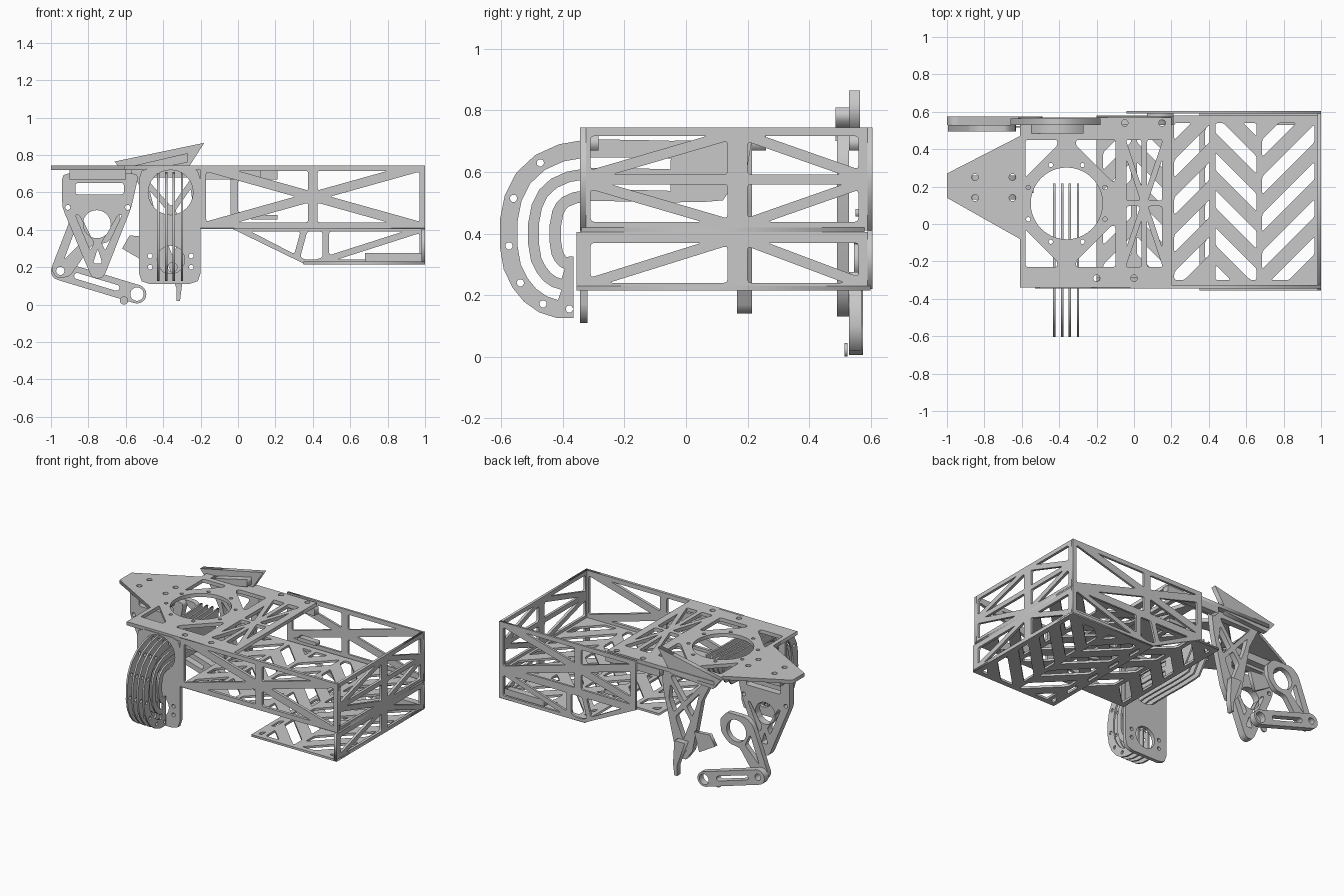
import bpy
from math import sin, cos, pi
from mathutils import Vector, Matrix

old = bpy.data.objects.get("Cube")
if old:
    bpy.data.objects.remove(old)

grey = bpy.data.materials.new("plain grey")
grey.use_nodes = True
grey.diffuse_color = (0.58, 0.58, 0.58, 1)
grey.node_tree.nodes["Principled BSDF"].inputs["Base Color"].default_value = grey.diffuse_color

# Columns send a flat drawing (u, v) and its depth into the world
AXES = {
    "x": Matrix(((0, 0, 1), (1, 0, 0), (0, 1, 0))),
    "y": Matrix(((1, 0, 0), (0, 0, -1), (0, 1, 0))),
    "z": Matrix.Identity(3),
}


def rect(a, b, c, d):
    return [Vector(p) for p in ((a, b), (c, b), (c, d), (a, d))]


def poly(*pts):
    return [Vector(p) for p in pts]


def circle(x, y, r, n=24):
    return [Vector((x + r * cos(2 * pi * i / n), y + r * sin(2 * pi * i / n))) for i in range(n)]


def rounded(pts, r):
    out = []
    for i, p in enumerate(pts):
        a, b = pts[i - 1] - p, pts[(i + 1) % len(pts)] - p
        ca = p + a.normalized() * min(r, a.length * 0.4)
        cb = p + b.normalized() * min(r, b.length * 0.4)
        out += [ca, (ca + 2 * p + cb) / 4, cb]
    return out


def smoothed(path):
    """Cut the corners of an open path once."""
    out = [path[0]]
    for a, b in zip(path, path[1:]):
        out += [a.lerp(b, 0.25), a.lerp(b, 0.75)]
    return out + [path[-1]]


def offset(path, d):
    out = []
    for i, p in enumerate(path):
        t = path[min(i + 1, len(path) - 1)] - path[max(i - 1, 0)]
        out.append(p + Vector((-t.y, t.x)).normalized() * d)
    return out


def ribbon(path, w):
    return offset(path, w / 2) + offset(path, -w / 2)[::-1]


def capsule(p, q, r):
    p, q = Vector(p), Vector(q)
    t = (q - p).normalized() * r
    n = Vector((-t.y, t.x))
    arc = [pi * (i / 10 - 0.5) for i in range(11)]
    return [q + t * cos(a) + n * sin(a) for a in arc] + [p - t * cos(a) - n * sin(a) for a in arc]


def area(pts):
    return abs(sum(pts[i - 1].cross(p) for i, p in enumerate(pts))) / 2


def clip(pts, p, n):
    out = []
    for i, b in enumerate(pts):
        a = pts[i - 1]
        da, db = (a - p).dot(n), (b - p).dot(n)
        if da * db < 0:
            out.append(a.lerp(b, da / (da - db)))
        if db >= 0:
            out.append(b)
    return out


def split(cells, p, q, w):
    """Lay a bar of width w from p to q across the cells, leaving the windows beside it."""
    p, q = Vector(p), Vector(q)
    n = Vector((p.y - q.y, q.x - p.x)).normalized()
    parts = [clip(c, p + n * s * w / 2, n * s) for c in cells for s in (1, -1)]
    return [c for c in parts if len(c) > 2 and area(c) > 0.0008]


def plate(name, axis, lo, hi, outline, windows=(), holes=(), r=0.012):
    cu = bpy.data.curves.new(name, "CURVE")
    cu.dimensions, cu.fill_mode, cu.extrude = "2D", "BOTH", (hi - lo) / 2
    for pts in [outline] + [rounded(w, r) for w in windows] + list(holes):
        sp = cu.splines.new("POLY")
        sp.points.add(len(pts) - 1)
        for v, p in zip(sp.points, pts):
            v.co = (p.x, p.y, 0, 1)
        sp.use_cyclic_u = True
    tmp = bpy.data.objects.new(name + "_drawing", cu)
    bpy.context.collection.objects.link(tmp)
    deps = bpy.context.evaluated_depsgraph_get()
    me = bpy.data.meshes.new_from_object(tmp.evaluated_get(deps))
    bpy.data.objects.remove(tmp)
    mid = (lo + hi) / 2 * (-1 if axis == "y" else 1)
    me.transform(AXES[axis].to_4x4() @ Matrix.Translation((0, 0, mid)))
    me.materials.clear()
    me.materials.append(grey)
    bpy.context.collection.objects.link(bpy.data.objects.new(name, me))


def cross_truss(a, b, c, d, edge, bar):
    """Windows of a rectangle braced by both diagonals and an upright."""
    cells = [rect(a + edge, b + edge, c - edge, d - edge)]
    m = (a + c) / 2
    for p, q in (((a, b), (c, d)), ((a, d), (c, b)), ((m, b), (m, d))):
        cells = split(cells, p, q, bar)
    return cells


# Top deck with round opening, corner windows and braced bay
cx, cy = -0.36, 0.11
deck = poly((-1, 0.27), (-1, 0.14), (-0.61, -0.08), (-0.61, -0.34), (0.2, -0.34),
            (0.2, 0.57), (-0.61, 0.57), (-0.61, 0.47))
wins = cross_truss(-0.07, -0.26, 0.18, 0.48, 0.03, 0.03)
wins = split(wins, (-0.07, cy), (0.18, cy), 0.03)
for sx in (1, -1):
    for sy in (1, -1):
        c = rect(0.05, 0.12, 0.24 + 0.02 * sx, 0.34)
        c = clip(c, Vector((0.18, 0.18)), Vector((1, 1)))
        wins.append([Vector((cx + sx * p.x, cy + sy * p.y)) for p in c])
bolts = [circle(cx + 0.222 * cos(a), cy + 0.222 * sin(a), 0.012, 10)
         for a in [pi / 8 + pi / 4 * k for k in range(8)]]
bolts += [circle(x, y, 0.018, 10) for x in (-0.85, -0.65) for y in (0.14, 0.25)]
bolts += [circle(x, y, 0.018, 10) for x, y in ((-0.05, 0.54), (0.15, 0.54), (-0.2, -0.29), (0, -0.29))]
plate("top_deck", "z", 0.72, 0.745, deck, wins, bolts + [circle(cx, cy, 0.192, 40)])


# Floors with zigzag slots
def chevrons(x0, x1, y0, y1):
    cells = []
    edges = (-0.18, 0, 0.2, 0.42, 0.67, 0.98)
    for i, (a, b) in enumerate(zip(edges, edges[1:])):
        a, b = max(a + 0.015, x0), min(b - 0.015, x1)
        if b <= a:
            continue
        zone, s = [rect(a, y0, b, y1)], 1 if i % 2 == 0 else -1
        for k in range(-7, 8):
            y = k / 5 - s * edges[i + 1]
            zone = split(zone, (0, y), (1, y + s), 0.075)
        cells += zone
    return cells


plate("middle_floor", "z", 0.405, 0.42, rect(-0.2, -0.34, 1, 0.58), chevrons(-0.17, 0.97, -0.3, 0.54))
plate("lower_floor", "z", 0.215, 0.23, rect(0.35, -0.355, 1, 0.6), chevrons(0.38, 0.97, -0.32, 0.54))

# Side and end walls of the tray
bays = cross_truss(-0.2, 0.41, 1, 0.745, 0.03, 0.05)
plate("front_wall", "y", -0.345, -0.325, rect(-0.2, 0.41, 1, 0.745), bays)
back_bays = [clip(w, Vector((0, 0)), Vector((1, 0))) for w in bays]
plate("back_wall", "y", 0.59, 0.605, rect(-0.04, 0.41, 1, 0.745), [w for w in back_bays if len(w) > 2])
skirt = [poly((0.07, 0.39), (0.36, 0.24), (0.97, 0.24), (0.97, 0.39))]
for p, q in (((0.3, 0.2), (0.36, 0.42)), ((0.47, 0.2), (0.47, 0.42)), ((0.47, 0.24), (0.97, 0.4))):
    skirt = split(skirt, p, q, 0.035)
plate("back_skirt", "y", 0.59, 0.605, poly((-0.04, 0.41), (0.35, 0.22), (1, 0.22), (1, 0.41)), skirt)
upper, lower = [], []
for a, b, p, q in ((-0.31, 0.135, -0.34, 0.14), (0.2, 0.56, 0.59, 0.19)):
    upper += split([rect(a, 0.592, b, 0.717)], (p, 0.58), (q, 0.72), 0.034)
    upper += split([rect(a, 0.438, b, 0.56)], (p, 0.57), (q, 0.43), 0.034)
    lower += split([rect(a, 0.24, b, 0.37)], (p, 0.23), (q, 0.38), 0.034)
plate("end_wall_upper", "x", 0.982, 1, rect(-0.34, 0.41, 0.59, 0.745), upper)
plate("end_wall_lower", "x", 0.982, 1, rect(-0.355, 0.22, 0.6, 0.405), lower)

# Hanging front bracket with rounded foot
foot = rounded(rect(-0.53, 0.11, -0.2, 0.73), 0.06)
plate("front_bracket", "y", -0.345, -0.32, foot, (),
      [circle(cx, 0.6, 0.12), circle(cx, 0.24, 0.075)]
      + [circle(cx + s * 0.11, z, 0.013, 10) for s in (1, -1) for z in (0.2, 0.26)])

# Four curved guide fins, tapered at the inner end
path = smoothed(poly((0.22, 0.61), (0, 0.6), (-0.2, 0.605), (-0.36, 0.605), (-0.46, 0.56), (-0.505, 0.47),
                     (-0.505, 0.33), (-0.47, 0.26), (-0.42, 0.225), (-0.365, 0.225)))
fin = ribbon(path, 0.2)
fin[0] = Vector((0.2, 0.62))
fin[1].x -= 0.05
rivets = [circle(p.x, p.y, 0.012, 10) for p in offset(path, -0.07)[6:-1:2]]
for i, x in enumerate((-0.426, -0.383, -0.343, -0.3)):
    plate("guide_fin_%d" % (i + 1), "x", x - 0.006, x + 0.006, fin, (),
          [ribbon(offset(path, d)[3:-2], 0.035) for d in (-0.025, 0.045)] + rivets)

# Triangular frame below the nose
frame = poly((-0.94, 0.7), (-0.94, 0.52), (-0.78, 0.14), (-0.72, 0.14), (-0.57, 0.52), (-0.53, 0.7))
frame_wins = [rect(-0.87, 0.59, -0.61, 0.65),
              poly((-0.87, 0.48), (-0.85, 0.48), (-0.77, 0.33), (-0.79, 0.29)),
              poly((-0.64, 0.48), (-0.62, 0.48), (-0.71, 0.29), (-0.73, 0.33)),
              poly((-0.75, 0.3), (-0.775, 0.22), (-0.725, 0.22))]
plate("nose_frame", "y", 0.165, 0.215, rounded(frame, 0.03), frame_wins,
      [circle(-0.755, 0.43, 0.075)] + [circle(x, 0.52, 0.014, 10) for x in (-0.91, -0.59)])
plate("nose_block", "y", 0.13, 0.26, rect(-0.9, 0.67, -0.6, 0.72))

# Rear leg with a pointed tip behind its foot
leg = poly((-0.57, 0.72), (-0.49, 0.56), (-0.42, 0.2), (-0.37, 0.13), (-0.32, 0.13),
           (-0.28, 0.22), (-0.2, 0.56), (-0.18, 0.72))
leg_wins = [poly((-0.49, 0.68), (-0.26, 0.68), (-0.24, 0.52), (-0.35, 0.26), (-0.45, 0.52))]
for p, q in (((-0.55, 0.72), (-0.25, 0.38)), ((-0.2, 0.72), (-0.44, 0.38))):
    leg_wins = split(leg_wins, p, q, 0.03)
plate("rear_leg", "y", 0.49, 0.53, leg, leg_wins, [circle(-0.35, 0.2, 0.025)])
plate("leg_tip", "y", 0.53, 0.57, poly((-0.39, 0.26), (-0.33, 0.09), (-0.33, 0.02), (-0.31, 0.02),
                                       (-0.3, 0.1), (-0.31, 0.26)))

# Foot linkage with a pierced swing plate above the knee
knee, toe = (-0.95, 0.18), (-0.54, 0.056)
plate("foot_link", "y", 0.53, 0.575, capsule(knee, toe, 0.05), (),
      [circle(*knee, 0.022), circle(*toe, 0.036), capsule((-0.86, 0.153), (-0.65, 0.09), 0.016)])
swing = poly((-1, 0.19), (-0.88, 0.5), (-0.83, 0.54), (-0.68, 0.54), (-0.63, 0.48), (-0.64, 0.39),
             (-0.7, 0.33), (-0.78, 0.32), (-0.9, 0.15), (-0.97, 0.14))
plate("swing_plate", "y", 0.495, 0.53, rounded(swing, 0.02),
      [poly((-0.93, 0.24), (-0.86, 0.43), (-0.82, 0.35))], [circle(*knee, 0.022), circle(-0.755, 0.43, 0.075)])
plate("toe_pin", "y", 0.515, 0.525, circle(-0.61, 0.022, 0.022))
plate("leg_spur", "y", 0.545, 0.57, poly((-0.62, 0.3), (-0.5, 0.23), (-0.46, 0.36), (-0.58, 0.37)))

# Tilted bar over the leg
plate("tilted_bar", "y", 0.53, 0.565,
      poly((-0.66, 0.765), (-0.18, 0.865), (-0.28, 0.71), (-0.6, 0.69)))
plate("tilted_block", "y", 0.485, 0.53, poly((-0.57, 0.74), (-0.27, 0.81), (-0.27, 0.76), (-0.57, 0.7)))

# Mounting rails
plate("deck_rail", "y", 0.53, 0.575, rect(-0.2, 0.67, 0.21, 0.72))
plate("front_rail", "y", -0.325, -0.285, rect(-0.2, 0.67, 0.12, 0.72))
plate("tray_rail", "y", 0.53, 0.575, rect(0.68, 0.23, 0.99, 0.275))
plate("tray_clip", "y", 0.55, 0.59, rect(0.07, 0.455, 0.21, 0.48))
